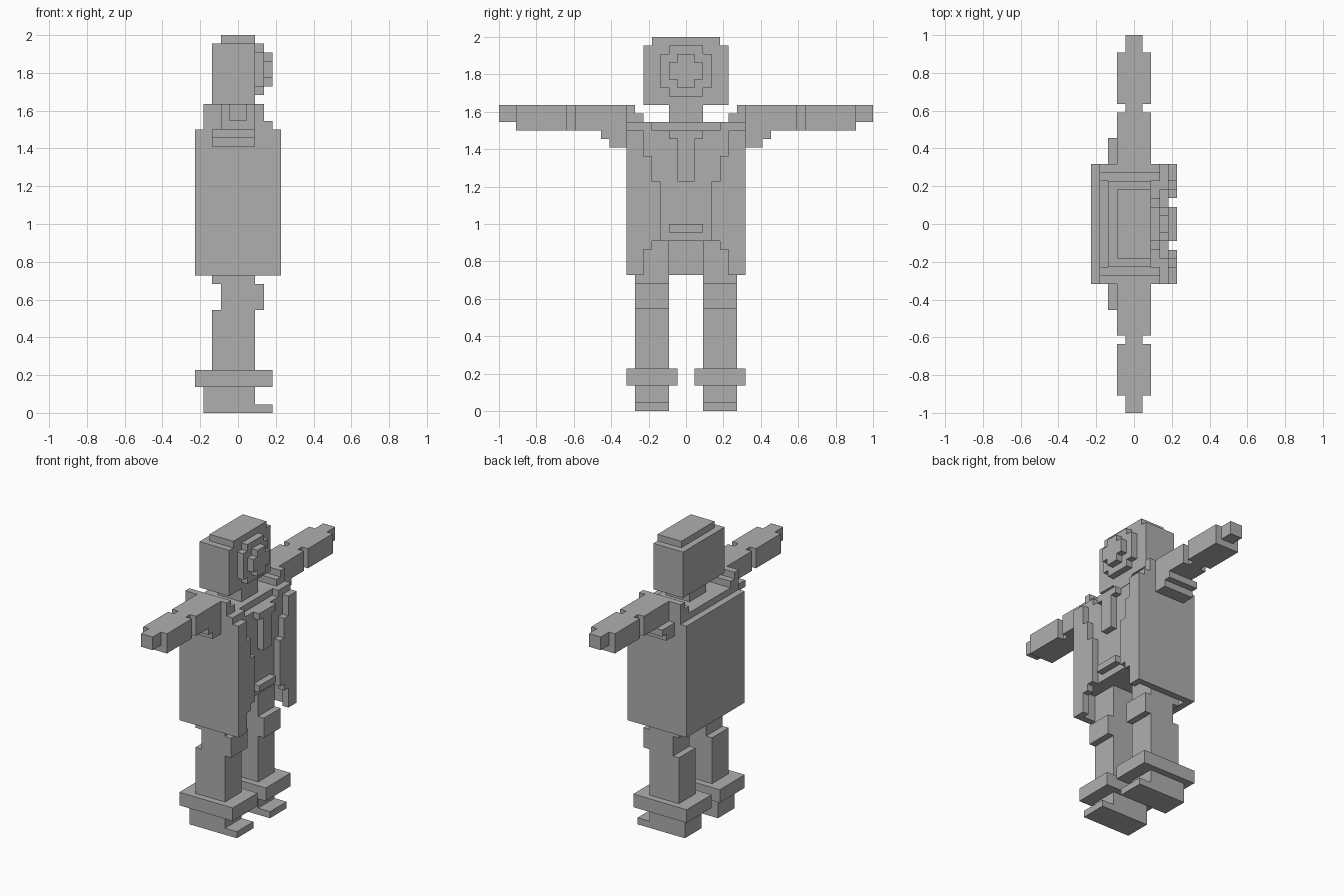
import bpy
import bmesh
from mathutils import Vector

if "Cube" in bpy.data.objects:
    bpy.data.objects.remove(bpy.data.objects["Cube"], do_unlink=True)

UNIT = 1 / 22  # edge of one block

grey = bpy.data.materials.new("plain_grey")
grey.use_nodes = True
grey.diffuse_color = (0.43, 0.43, 0.43, 1)
grey.node_tree.nodes["Principled BSDF"].inputs["Base Color"].default_value = grey.diffuse_color


def part(name, *boxes, side=1):
    """One object from boxes given as (x range, y range, z range) in blocks."""
    bm = bmesh.new()
    for xs, ys, zs in boxes:
        ys = sorted(side * y for y in ys)
        low = Vector((xs[0], ys[0], zs[0]))
        high = Vector((xs[1], ys[1], zs[1]))
        made = bmesh.ops.create_cube(bm, size=1)
        for vert in made["verts"]:
            for axis in range(3):
                corner = high if vert.co[axis] > 0 else low
                vert.co[axis] = corner[axis] * UNIT
    mesh = bpy.data.meshes.new(name)
    bm.to_mesh(mesh)
    bm.free()
    mesh.materials.append(grey)
    obj = bpy.data.objects.new(name, mesh)
    bpy.context.collection.objects.link(obj)
    return obj


def wide(half):
    """A range centred on zero."""
    return (-half, half)


# Head, stepped crown and face plates
part("head", ((-3, 2), wide(5), (36, 43)))
part("crown", (wide(2), wide(4), (43, 44)))
part("face_plate",
     ((2, 3), wide(2), (37, 43)),
     ((2, 3), (2, 3), (38, 42)),
     ((2, 3), (-3, -2), (38, 42)))
part("face_cross",
     ((3, 4), wide(1), (38, 42)),
     ((3, 4), (1, 2), (39, 41)),
     ((3, 4), (-2, -1), (39, 41)))
part("neck", (wide(2), wide(2), (34, 36)))

# Body, shirt details and the hollow coat skirt
part("torso", ((-5, 4), wide(7), (20, 33)))
part("shirt_collar", ((-4, 3), wide(7), (33, 34)))
part("tie",
     ((4, 5), wide(2), (32, 33)),
     ((4, 5), wide(1), (27, 32)))
part("belt_buckle", ((4, 5), wide(2), (21, 22)))
part("coat_skirt_back", ((-5, -4), wide(7), (16, 20)))

for side, label in ((1, "left"), (-1, "right")):
    # Coat front with its stepped opening, and skirt side
    part(label + "_coat_front",
         ((4, 5), (5, 7), (30, 33)),
         ((4, 5), (4, 7), (27, 30)),
         ((4, 5), (3, 7), (20, 27)),
         ((4, 5), (4, 7), (19, 20)),
         ((4, 5), (5, 7), (16, 19)), side=side)
    part(label + "_coat_skirt_side", ((-4, 4), (6, 7), (16, 20)), side=side)

    # Stepped shoulder and lapel
    part(label + "_shoulder",
         ((-4, 3), (5, 7), (34, 35)),
         ((-4, 3), (6, 7), (35, 36)),
         ((3, 4), (4, 7), (33, 34)), side=side)

    # Arm held straight out, with armpit steps, elbow notch and hand
    part(label + "_arm",
         (wide(2), (7, 13), (33, 36)),
         (wide(1), (13, 14), (33, 36)),
         (wide(2), (14, 20), (33, 36)),
         ((-3, 2), (7, 10), (32, 33)),
         ((-3, 2), (7, 9), (31, 32)), side=side)
    part(label + "_hand", (wide(1), (20, 22), (34, 36)), side=side)

    # Leg with the knee block pushed forward
    part(label + "_leg",
         ((-3, 2), (2, 6), (15, 20)),
         ((-2, 3), (2, 6), (12, 15)),
         ((-3, 2), (2, 6), (5, 12)), side=side)
    part(label + "_boot_cuff", ((-5, 4), (1, 7), (3, 5)), side=side)
    part(label + "_boot",
         ((-4, 2), (2, 6), (0, 3)),
         ((2, 4), (2, 6), (0, 1)), side=side)
